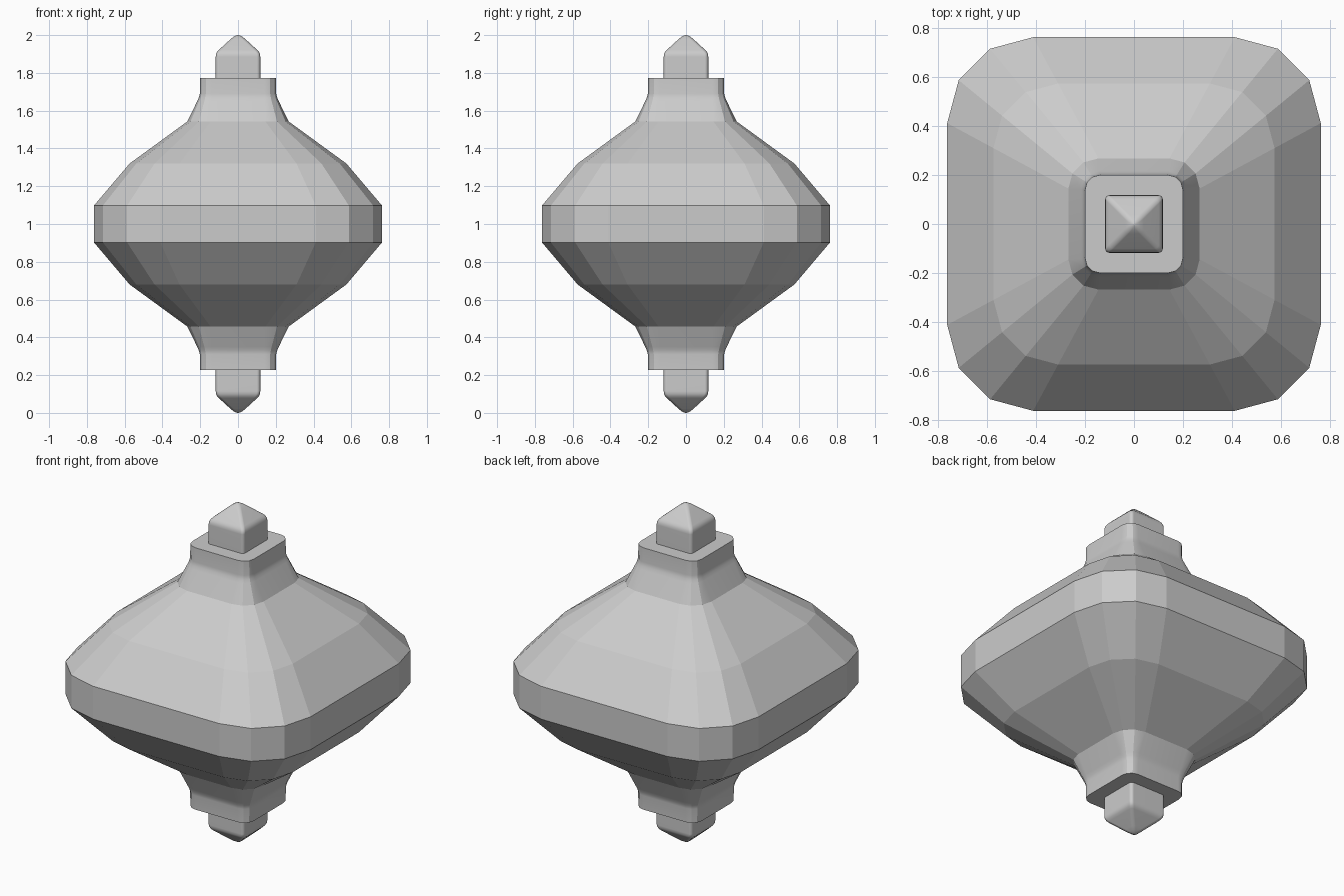
import bpy, bmesh, math

if "Cube" in bpy.data.objects:
    bpy.data.objects.remove(bpy.data.objects["Cube"], do_unlink=True)

grey = bpy.data.materials.new("light grey")
grey.use_nodes = True
grey.diffuse_color = (0.6, 0.6, 0.6, 1)
grey.node_tree.nodes["Principled BSDF"].inputs["Base Color"].default_value = (0.6, 0.6, 0.6, 1)


def ring(bm, half, radius, z, steps):
    """Rounded square outline; each corner is an arc of the given steps."""
    c = half - radius
    verts = []
    for q in range(4):
        sx, sy = [(1, 1), (-1, 1), (-1, -1), (1, -1)][q]
        for i in range(steps + 1):
            a = math.pi / 2 * (q + i / steps)
            verts.append(bm.verts.new((sx * c + radius * math.cos(a),
                                       sy * c + radius * math.sin(a), z)))
    return verts


def loft(name, sections, steps, angle):
    """Join (z, half width, corner radius) sections into a capped solid."""
    bm = bmesh.new()
    rings = [ring(bm, h, r, z, steps) for z, h, r in sections]
    for low, high in zip(rings, rings[1:]):
        n = len(low)
        for i in range(n):
            j = (i + 1) % n
            bm.faces.new((low[i], low[j], high[j], high[i]))
    bm.faces.new(rings[0][::-1])
    bm.faces.new(rings[-1])
    mesh = bpy.data.meshes.new(name)
    bm.to_mesh(mesh)
    bm.free()
    mesh.materials.append(grey)
    obj = bpy.data.objects.new(name, mesh)
    bpy.context.collection.objects.link(obj)
    bpy.ops.object.select_all(action="DESELECT")
    obj.select_set(True)
    bpy.context.view_layer.objects.active = obj
    if angle:
        bpy.ops.object.shade_smooth_by_angle(angle=math.radians(angle))
        mod = obj.modifiers.new("flat_faces", "WEIGHTED_NORMAL")
        mod.keep_sharp = True
    return obj


def mirrored(sections):
    return [(2 - z, h, r) for z, h, r in reversed(sections)]


# Faceted body: corner radius shrinks with the width
upper = [(z, h, h * 0.46) for z, h in ((1.097, 0.763), (1.32, 0.574), (1.543, 0.268))]
loft("body", mirrored(upper) + upper, 3, 0)

# Flared neck and collar, finial with a softened pyramid tip
neck = [(1.543, 0.268, 0.123), (1.65, 0.216, 0.075), (1.668, 0.208, 0.068),
        (1.69, 0.202, 0.063), (1.773, 0.2, 0.06)]
tip = [(1.773, 0.118, 0.018), (1.885, 0.118, 0.018), (1.9, 0.116, 0.018),
       (1.912, 0.11, 0.018), (1.922, 0.101, 0.018), (1.978, 0.04, 0.018),
       (1.99, 0.025, 0.016), (1.997, 0.012, 0.01), (2.0, 0.002, 0.001)]
for side, fix in (("upper", lambda s: s), ("lower", mirrored)):
    loft(side + "_collar", fix(neck), 3, 25)
    loft(side + "_finial", fix(tip), 4, 40)
